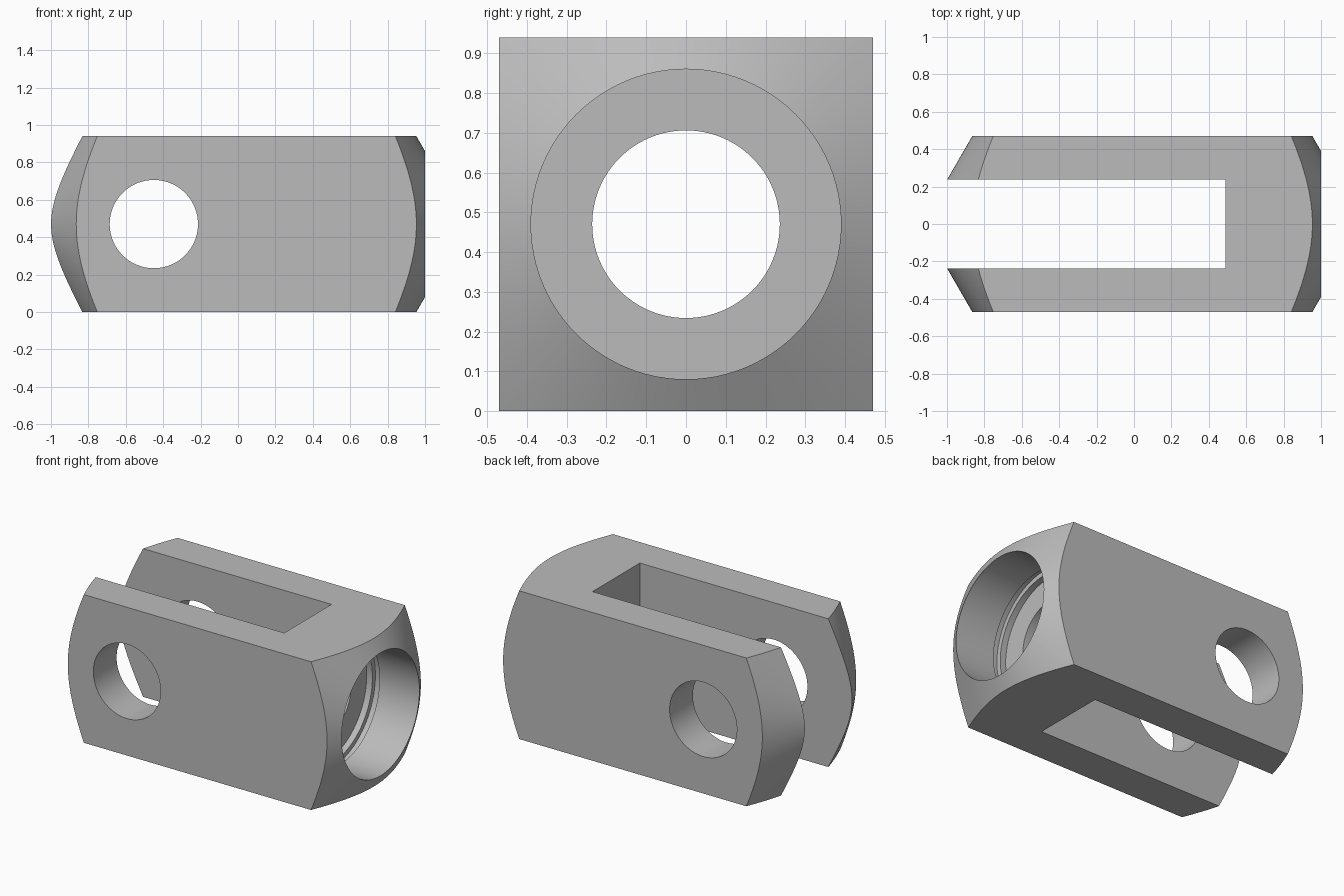
import bpy, bmesh, math
from mathutils import Matrix, Vector

if "Cube" in bpy.data.objects:
    bpy.data.objects.remove(bpy.data.objects["Cube"], do_unlink=True)

HALF = 0.47       # half width of the square stock
BORE = 0.236      # radius of pin hole and rod hole, half width of slot
SEGMENTS = 96
TAN30 = math.tan(math.radians(30))

steel = bpy.data.materials.new("plain steel grey")
steel.use_nodes = True
grey = (0.5, 0.5, 0.5, 1)
steel.diffuse_color = grey
steel.node_tree.nodes["Principled BSDF"].inputs["Base Color"].default_value = grey


def add_object(name, bm):
    bmesh.ops.recalc_face_normals(bm, faces=bm.faces[:])
    mesh = bpy.data.meshes.new(name)
    bm.to_mesh(mesh)
    bm.free()
    mesh.materials.append(steel)
    obj = bpy.data.objects.new(name, mesh)
    bpy.context.collection.objects.link(obj)
    return obj


def box(name, low, high):
    low, high = Vector(low), Vector(high)
    bm = bmesh.new()
    bmesh.ops.create_cube(bm, size=1, matrix=Matrix.Translation((low + high) / 2)
                          @ Matrix.Diagonal((*(high - low), 1)))
    return add_object(name, bm)


def lathe(name, profile):
    """Revolve a closed (x, radius) outline around the long axis."""
    bm = bmesh.new()
    rings = []
    for i in range(SEGMENTS):
        a = math.tau * i / SEGMENTS
        rings.append([bm.verts.new((x, r * math.cos(a), HALF + r * math.sin(a)))
                      for x, r in profile])
    n = len(profile)
    for i in range(SEGMENTS):
        a, b = rings[i], rings[(i + 1) % SEGMENTS]
        for j in range(n):
            k = (j + 1) % n
            bm.faces.new((a[j], a[k], b[k], b[j]))
    return add_object(name, bm)


def cut(target, tool, operation):
    mod = target.modifiers.new(operation.lower(), 'BOOLEAN')
    mod.operation = operation
    mod.solver = 'EXACT'
    mod.object = tool
    tool.hide_render = True


# Turned outline: conical ends, stepped socket with a ring groove, rod hole
outer = 0.70
turned = lathe("turned_outline", [
    (-1, BORE), (-1 + (outer - BORE) * TAN30, outer),
    (1 - (outer - 0.39) * TAN30, outer), (1, 0.39),
    (0.72, 0.39), (0.72, 0.42), (0.67, 0.42), (0.67, 0.39),
    (0.63, 0.39), (0.63, BORE)])

# Square stock trimmed by the turned outline
fork = box("clevis_fork", (-1.1, -HALF, 0), (1.1, HALF, 2 * HALF))
cut(fork, turned, 'INTERSECT')

# Slot between the two prongs
slot = box("slot_cutter", (-1.3, -BORE - 0.001, -0.2), (0.49, BORE + 0.001, 1.2))
cut(fork, slot, 'DIFFERENCE')

# Cross hole for the pin
bm = bmesh.new()
bmesh.ops.create_cone(bm, cap_ends=True, segments=SEGMENTS, radius1=BORE, radius2=BORE,
                      depth=1.4, matrix=Matrix.Translation((-0.45, 0, HALF))
                      @ Matrix.Rotation(math.pi / 2, 4, 'X'))
pin_hole = add_object("pin_hole_cutter", bm)
cut(fork, pin_hole, 'DIFFERENCE')

# Bake the cuts and drop the cutters
bpy.context.view_layer.update()
graph = bpy.context.evaluated_depsgraph_get()
result = bpy.data.meshes.new_from_object(fork.evaluated_get(graph))
fork.modifiers.clear()
fork.data = result
for tool in (turned, slot, pin_hole):
    bpy.data.objects.remove(tool, do_unlink=True)
result.materials.clear()
result.materials.append(steel)
for poly in result.polygons:
    poly.material_index = 0

# Smooth round surfaces, crisp machined edges
bpy.ops.object.select_all(action='DESELECT')
fork.select_set(True)
bpy.context.view_layer.objects.active = fork
bpy.ops.object.shade_smooth_by_angle(angle=math.radians(20))
